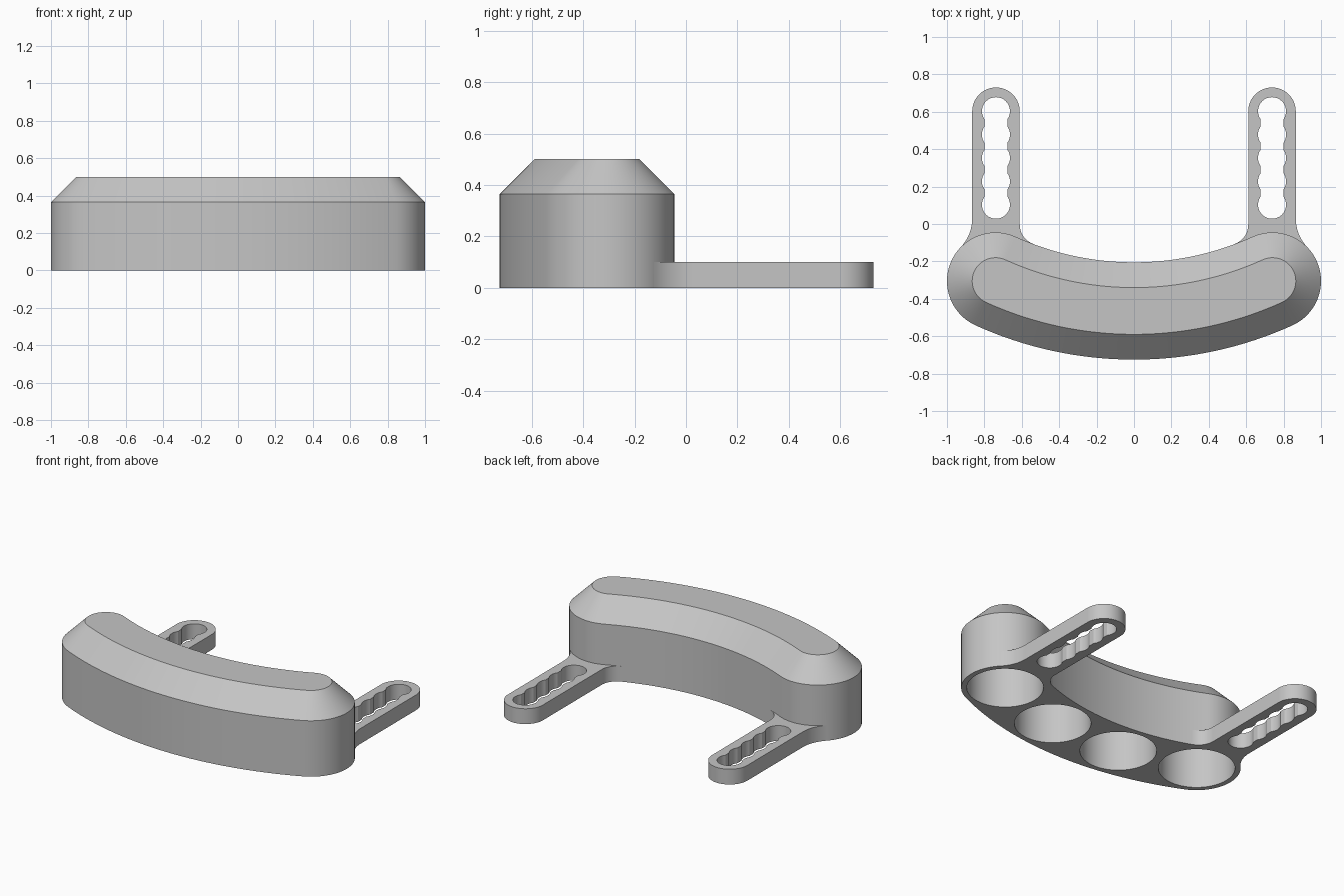
import bpy
import bmesh
from math import cos, sin, radians, degrees, acos, asin, hypot

if "Cube" in bpy.data.objects:
    bpy.data.objects.remove(bpy.data.objects["Cube"])

grey = bpy.data.materials.new("matte grey")
grey.use_nodes = True
grey.diffuse_color = (0.56, 0.56, 0.56, 1)
grey.node_tree.nodes["Principled BSDF"].inputs["Base Color"].default_value = (0.56, 0.56, 0.56, 1)


def arc(cx, cy, r, start, end, steps):
    """Points on a circular arc, angles in degrees."""
    angles = [radians(start + (end - start) * i / steps) for i in range(steps + 1)]
    return [(cx + r * cos(a), cy + r * sin(a)) for a in angles]


def loft(name, sections):
    """Solid through matching outlines, given as (z, points)."""
    bm = bmesh.new()
    rings = [[bm.verts.new((x, y, z)) for x, y in pts] for z, pts in sections]
    for low, high in zip(rings, rings[1:]):
        for i in range(len(low)):
            bm.faces.new((low[i - 1], low[i], high[i], high[i - 1]))
    bm.faces.new(rings[0])
    bm.faces.new(rings[-1])
    bmesh.ops.recalc_face_normals(bm, faces=bm.faces)
    mesh = bpy.data.meshes.new(name)
    bm.to_mesh(mesh)
    bm.free()
    mesh.materials.append(grey)
    obj = bpy.data.objects.new(name, mesh)
    bpy.context.collection.objects.link(obj)
    return obj


def combine(target, tool, operation):
    """Apply a boolean and discard the tool."""
    bpy.context.view_layer.objects.active = target
    mod = target.modifiers.new(operation, 'BOOLEAN')
    mod.operation = operation
    mod.solver = 'EXACT'
    mod.object = tool
    bpy.ops.object.modifier_apply(modifier=mod.name)
    bpy.data.objects.remove(tool)


# Curved body: a rounded band following a circular centre line
END_X, END_Y, HALF = 0.74, -0.305, 0.26
RADIUS, CENTRE_Y = 1.791, 1.326
SWEEP = degrees(asin(END_X / RADIUS))


def band(half):
    front = arc(0, CENTRE_Y, RADIUS + half, -90 - SWEEP, -90 + SWEEP, 48)
    left = arc(END_X, END_Y, half, -90 + SWEEP, 90 + SWEEP, 40)
    back = arc(0, CENTRE_Y, RADIUS - half, -90 + SWEEP, -90 - SWEEP, 48)
    right = arc(-END_X, END_Y, half, 90 - SWEEP, 270 - SWEEP, 40)
    return front[:-1] + left[:-1] + back[:-1] + right[:-1]


body = loft("curved_body", [(0, band(HALF)), (0.365, band(HALF)), (0.5, band(HALF - 0.135))])

# Slotted arms with filleted roots
ARM_X, ARM_HALF, TIP_Y = 0.738, 0.127, 0.603
outline = (arc(1.088, 0.03, 0.223, 223.9, 180, 12)
           + arc(ARM_X, TIP_Y, ARM_HALF, 0, 180, 32)
           + arc(0.501, -0.003, 0.11, 0, -69.3, 12)
           + [(0.56, -0.2), (0.88, -0.2)])

# Scalloped slot: a row of round notches joined by a narrower channel
NOTCH, CHANNEL, COUNT, FIRST, STEP = 0.075, 0.061, 5, 0.103, 0.125
lip = degrees(acos(CHANNEL / NOTCH))
half_slot = []
for i in range(COUNT):
    start = -90 if i == 0 else -lip
    end = 90 if i == COUNT - 1 else lip
    half_slot += arc(0, FIRST + i * STEP, NOTCH, start, end, 12)
slot = half_slot + [(-x, y) for x, y in reversed(half_slot[1:-1])]

for side in (1, -1):
    arm_shape = [(side * x, y) for x, y in outline]
    slot_shape = [(side * ARM_X + x, y) for x, y in slot]
    arm = loft("arm", [(0, arm_shape), (0.1, arm_shape)])
    combine(arm, loft("slot_cutter", [(-0.1, slot_shape), (0.2, slot_shape)]), 'DIFFERENCE')
    combine(body, arm, 'UNION')

# Four round pockets sunk into the underside
for i in range(4):
    angle = radians(-90 + SWEEP * (2 * i / 3 - 1))
    ring = arc(RADIUS * cos(angle), CENTRE_Y + RADIUS * sin(angle), 0.227, 0, 360, 64)[:-1]
    combine(body, loft("pocket_cutter", [(-0.1, ring), (0.365, ring)]), 'DIFFERENCE')

bpy.ops.object.select_all(action='DESELECT')
body.select_set(True)
bpy.context.view_layer.objects.active = body
bpy.ops.object.shade_smooth_by_angle(angle=radians(30))
